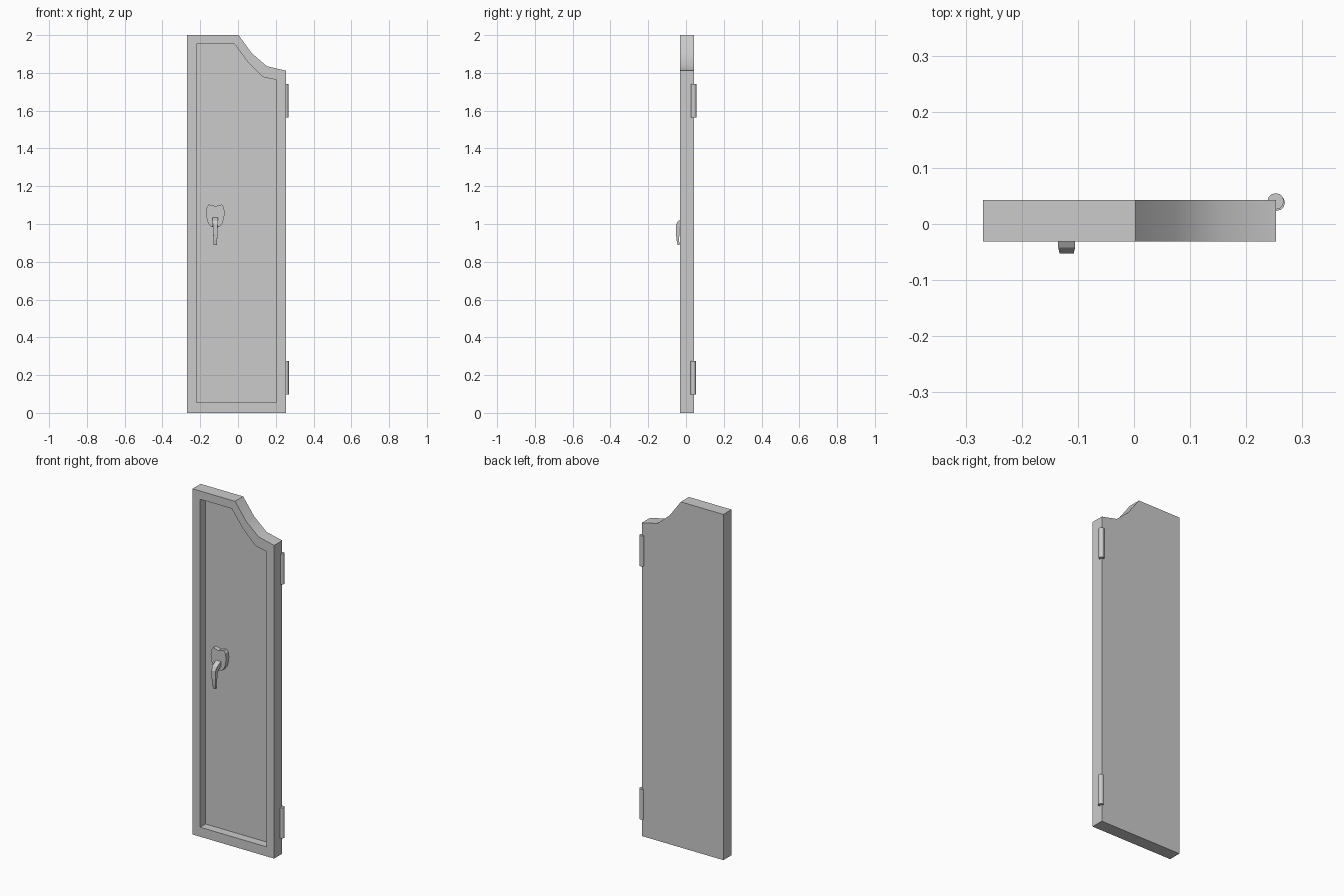
import bpy, bmesh, math

if "Cube" in bpy.data.objects:
    bpy.data.objects.remove(bpy.data.objects["Cube"])


def loft(name, loops, smooth=None):
    """Bridge equal-length point loops with quads and cap both ends."""
    bm = bmesh.new()
    rings = [[bm.verts.new(p) for p in loop] for loop in loops]
    for a, b in zip(rings, rings[1:]):
        n = len(a)
        for i in range(n):
            j = (i + 1) % n
            bm.faces.new((a[i], a[j], b[j], b[i]))
    bm.faces.new(rings[0])
    bm.faces.new(rings[-1])
    bmesh.ops.recalc_face_normals(bm, faces=bm.faces)
    mesh = bpy.data.meshes.new(name)
    bm.to_mesh(mesh)
    bm.free()
    obj = bpy.data.objects.new(name, mesh)
    bpy.context.collection.objects.link(obj)
    if smooth:
        bpy.ops.object.select_all(action='DESELECT')
        obj.select_set(True)
        bpy.context.view_layer.objects.active = obj
        bpy.ops.object.shade_smooth_by_angle(angle=math.radians(smooth))
    return obj


def at_y(outline, y):
    return [(x, y, z) for x, z in outline]


# Door leaf: stepped outline with a recessed front panel
outer = [(-0.269, 0), (0.253, 0), (0.253, 1.812), (0.153, 1.835),
         (0.074, 1.903), (0.003, 2.0), (-0.269, 2.0)]
inner = [(-0.22, 0.055), (0.203, 0.055), (0.203, 1.763), (0.132, 1.778),
         (0.052, 1.857), (-0.018, 1.952), (-0.22, 1.952)]
FRONT, BACK, PANEL = -0.031, 0.043, 0.018
loft("door_leaf", [at_y(outer, BACK), at_y(outer, FRONT),
                   at_y(inner, FRONT), at_y(inner, PANEL)], smooth=30)

# Handle plate: mirrored half outline with a notched top
HX = -0.12
half = [(0.015, 1.099), (0.034, 1.103), (0.045, 1.09), (0.049, 1.06),
        (0.046, 1.03), (0.038, 1.005), (0.024, 0.987)]
plate = ([(HX, 1.094)] + [(HX + x, z) for x, z in half] + [(HX, 0.978)]
         + [(HX - x, z) for x, z in reversed(half)])
loft("handle_plate", [at_y(plate, PANEL + 0.002), at_y(plate, -0.008)], smooth=30)

# Lever: sections given as half width, outer (y, z) and inner (y, z)
sections = [(0.0155, (-0.004, 1.038), (-0.004, 1.008)),
            (0.0150, (-0.042, 1.016), (-0.028, 0.992)),
            (0.0125, (-0.053, 0.995), (-0.033, 0.980)),
            (0.0115, (-0.053, 0.950), (-0.035, 0.945)),
            (0.0095, (-0.050, 0.915), (-0.037, 0.914)),
            (0.0085, (-0.045, 0.889), (-0.034, 0.889))]
loft("handle_lever", [[(HX - w, *o), (HX + w, *o), (HX + w, *i), (HX - w, *i)]
                      for w, o, i in sections])

# Hinge barrels on the back right edge
for label, x, y, z0 in (("upper", 0.2525, 0.0405, 1.565), ("lower", 0.2545, 0.038, 0.098)):
    rings = [[(x + 0.0145 * math.cos(a), y + 0.0145 * math.sin(a), z)
              for a in (math.tau * k / 12 for k in range(12))]
             for z in (z0, z0 + 0.176)]
    loft(label + "_hinge", rings, smooth=35)
